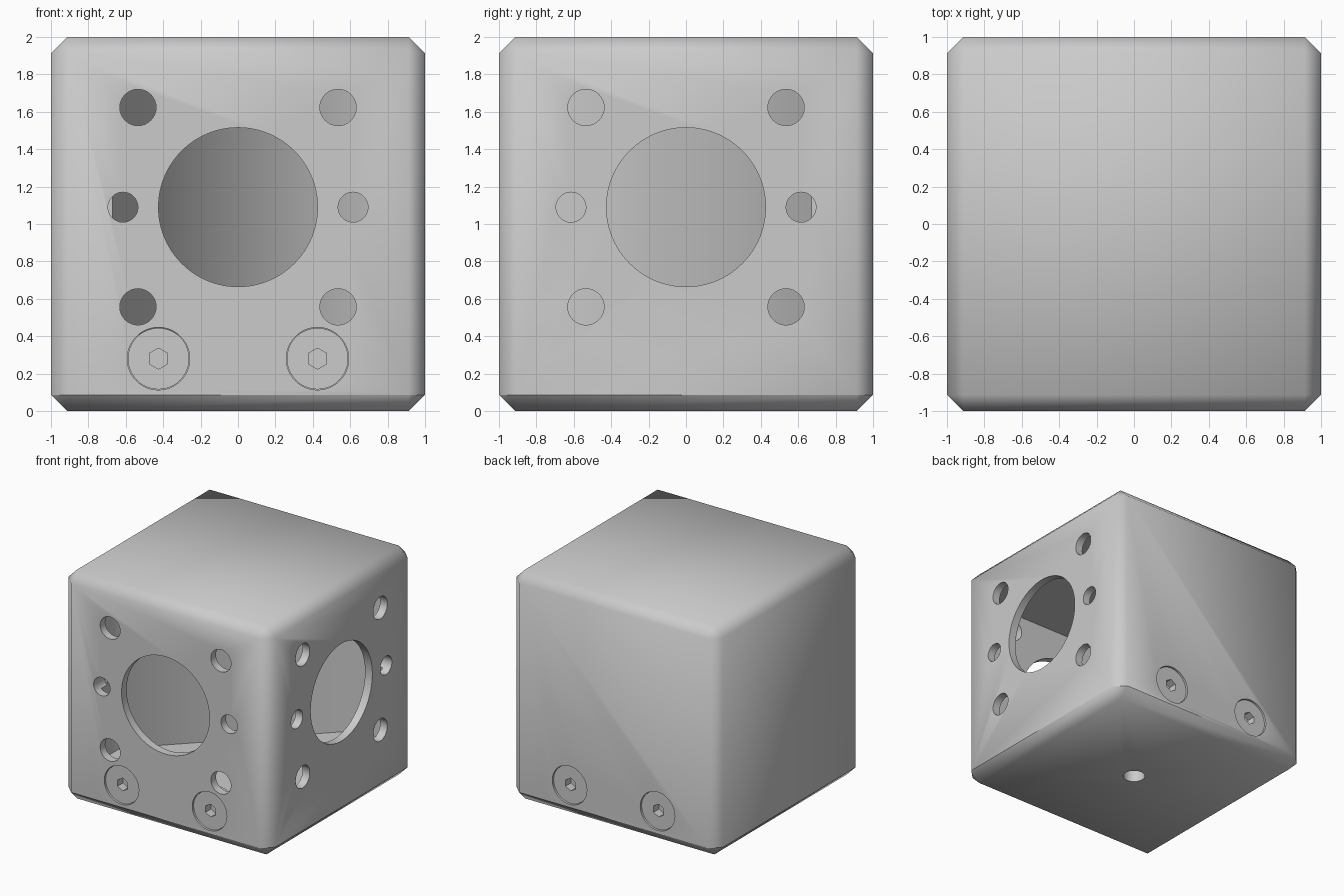
import bpy, bmesh
from math import radians, pi
from mathutils import Matrix, Vector

if "Cube" in bpy.data.objects:
    bpy.data.objects.remove(bpy.data.objects["Cube"])

HOLE_Z = 1.09


def add_object(name, bm):
    bmesh.ops.recalc_face_normals(bm, faces=bm.faces)
    mesh = bpy.data.meshes.new(name)
    bm.to_mesh(mesh)
    bm.free()
    ob = bpy.data.objects.new(name, mesh)
    bpy.context.collection.objects.link(ob)
    return ob


def chamfered_cube(name, z_cut, keep_above):
    # 2-unit cube with chamfered edges, keeping the part above or below z_cut
    bm = bmesh.new()
    bmesh.ops.create_cube(bm, size=2, matrix=Matrix.Translation((0, 0, 1)))
    bmesh.ops.bevel(bm, geom=bm.edges[:], offset=0.087, segments=1, affect='EDGES')
    bmesh.ops.bisect_plane(bm, geom=bm.verts[:] + bm.edges[:] + bm.faces[:],
                           plane_co=(0, 0, z_cut), plane_no=(0, 0, 1),
                           clear_inner=keep_above, clear_outer=not keep_above)
    rim = [e for e in bm.edges if e.is_boundary]
    if rim:
        bmesh.ops.holes_fill(bm, edges=rim, sides=0)
    return add_object(name, bm)


def cylinder(name, start, end, radius, sides=48, spin=0):
    a, b = Vector(start), Vector(end)
    d = b - a
    bm = bmesh.new()
    m = (Matrix.Translation((a + b) / 2) @ d.to_track_quat('Z', 'Y').to_matrix().to_4x4()
         @ Matrix.Rotation(spin, 4, 'Z'))
    bmesh.ops.create_cone(bm, cap_ends=True, segments=sides, radius1=radius,
                          radius2=radius, depth=d.length, matrix=m)
    return add_object(name, bm)


def prism(name, outline, z0, z1):
    bm = bmesh.new()
    face = bm.faces.new([bm.verts.new((x, y, z0)) for x, y in outline])
    top = bmesh.ops.extrude_face_region(bm, geom=[face])['geom']
    for v in top:
        if isinstance(v, bmesh.types.BMVert):
            v.co.z = z1
    return add_object(name, bm)


def cut(ob, cutter, keep=False):
    mod = ob.modifiers.new("cut", 'BOOLEAN')
    mod.operation = 'DIFFERENCE'
    mod.solver = 'EXACT'
    mod.object = cutter
    bpy.context.view_layer.objects.active = ob
    bpy.ops.object.modifier_apply(modifier=mod.name)
    if not keep:
        bpy.data.objects.remove(cutter)


def smooth(ob, angle):
    bpy.ops.object.select_all(action='DESELECT')
    ob.select_set(True)
    bpy.context.view_layer.objects.active = ob
    bpy.ops.object.shade_smooth_by_angle(angle=radians(angle))


# housing and base plate
body = chamfered_cube("housing", 0.087, True)
base = chamfered_cube("base_plate", 0.087, False)

# inner pocket with a diagonal mirror wall facing the two ports
w = 0.67
cut(body, prism("pocket_cutter", [(-w, -0.93), (-w, -w), (w, w), (0.93, w), (0.93, -0.93)],
                0.41, 1.77))

# ports and rod holes on the front and right faces
holes = [(0, HOLE_Z, 0.425, 96)]
for s in (-1, 1):
    holes.append((s * 0.615, HOLE_Z, 0.08, 32))
    for dz in (-0.533, 0.533):
        holes.append((s * 0.535, HOLE_Z + dz, 0.097, 32))
for u, z, r, n in holes:
    cut(body, cylinder("hole_cutter", (u, -1.1, z), (u, -0.85, z), r, n))
    cut(body, cylinder("hole_cutter", (1.1, u, z), (0.85, u, z), r, n))

# mounting hole underneath
cut(base, cylinder("mount_cutter", (0, 0, -0.1), (0, 0, 0.2), 0.09, 32))
cut(body, cylinder("mount_cutter", (0, 0, -0.1), (0, 0, 0.3), 0.09, 32))

# socket screws on the front and back
for side, label in ((-1, "front"), (1, "back")):
    for s in (-1, 1):
        x, z = s * 0.425, 0.28
        cut(body, cylinder("bore_cutter", (x, side * 1.1, z), (x, side * 0.86, z), 0.167))
        screw = cylinder(label + "_screw", (x, side * 0.985, z), (x, side * 0.86, z), 0.164)
        cut(screw, cylinder("socket_cutter", (x, side * 1.1, z), (x, side * 0.91, z), 0.056, 6,
                            0))
        smooth(screw, 30)

smooth(body, 50)
smooth(base, 50)
